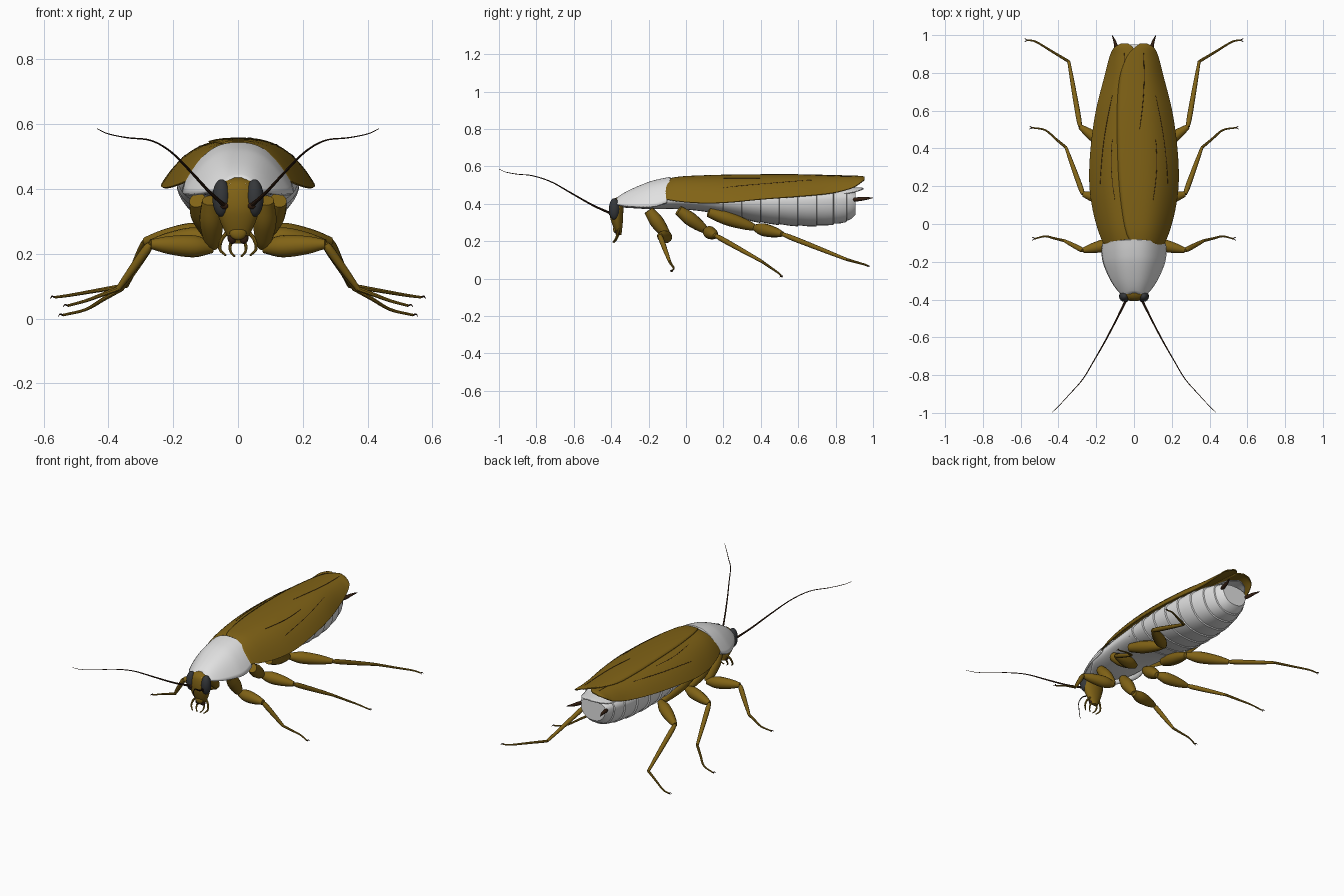
import bpy, bmesh, math
from mathutils import Vector

if "Cube" in bpy.data.objects:
    bpy.data.objects.remove(bpy.data.objects["Cube"], do_unlink=True)


def material(name, rgb):
    m = bpy.data.materials.new(name)
    m.use_nodes = True
    m.diffuse_color = (*rgb, 1)
    m.node_tree.nodes["Principled BSDF"].inputs["Base Color"].default_value = (*rgb, 1)
    return m


BROWN = material("amber_brown", (0.22, 0.125, 0.008))
PALE = material("pale_grey", (0.75, 0.75, 0.75))
EYE = material("eye_charcoal", (0.035, 0.038, 0.042))
DARK = material("dark_brown", (0.035, 0.014, 0.006))


def finish(name, bm, mat, angle=40):
    me = bpy.data.meshes.new(name)
    bm.to_mesh(me)
    bm.free()
    ob = bpy.data.objects.new(name, me)
    bpy.context.collection.objects.link(ob)
    me.materials.append(mat)
    bpy.ops.object.select_all(action="DESELECT")
    ob.select_set(True)
    bpy.context.view_layer.objects.active = ob
    bpy.ops.object.shade_smooth_by_angle(angle=math.radians(angle))
    return ob


def sample(table, t):
    """Smooth interpolation of rows keyed by their first number."""
    n = len(table)
    i = 0
    while i < n - 2 and t > table[i + 1][0]:
        i += 1
    a, b = table[i], table[i + 1]
    p, q = table[max(i - 1, 0)], table[min(i + 2, n - 1)]
    h = b[0] - a[0]
    s = min(max((t - a[0]) / h, 0), 1)
    out = []
    for k in range(1, len(a)):
        ma = (b[k] - p[k]) / (b[0] - p[0]) * h
        mb = (q[k] - a[k]) / (q[0] - a[0]) * h
        out.append((2*s**3 - 3*s*s + 1) * a[k] + (s**3 - 2*s*s + s) * ma
                   + (3*s*s - 2*s**3) * b[k] + (s**3 - s*s) * mb)
    return out


def loft(name, rings, mat, angle=40):
    bm = bmesh.new()
    rows = [[bm.verts.new(p) for p in r] for r in rings]
    n = len(rows[0])
    for a, b in zip(rows, rows[1:]):
        for j in range(n):
            bm.faces.new((a[j], a[(j + 1) % n], b[(j + 1) % n], b[j]))
    bm.faces.new(rows[0])
    bm.faces.new(rows[-1])
    bmesh.ops.recalc_face_normals(bm, faces=bm.faces)
    return finish(name, bm, mat, angle)


def limb(name, pts, radii, mat, sides=10, steps=4):
    """Tapered round tube along a smoothed path."""
    table = [(i, *p, r) for i, (p, r) in enumerate(zip(pts, radii))]
    total = (len(pts) - 1) * steps
    path = [sample(table, i / steps) for i in range(total + 1)]
    rings = []
    for i, (x, y, z, r) in enumerate(path):
        d = Vector(path[min(i + 1, total)][:3]) - Vector(path[max(i - 1, 0)][:3])
        u = d.cross(Vector((0.13, 0.2, 1))).normalized()
        v = d.cross(u).normalized()
        rings.append([Vector((x, y, z)) + r * (u * math.cos(a) + v * math.sin(a))
                      for a in (math.tau * k / sides for k in range(sides))])
    return loft(name, rings, mat)


def ball(name, loc, scale, mat):
    bm = bmesh.new()
    bmesh.ops.create_uvsphere(bm, u_segments=24, v_segments=14, radius=1)
    bmesh.ops.scale(bm, vec=scale, verts=bm.verts)
    bmesh.ops.translate(bm, vec=loc, verts=bm.verts)
    return finish(name, bm, mat)


# Curved shell: rows are (y, inner x, outer x, middle z, edge z)
def shell_point(table, y, f, side, power, bow):
    x0, x1, zm, ze = sample(table, y)
    x = x0 + (x1 - x0) * f
    t = min(abs(x) / x1, 1)
    return Vector((side * x, y - bow * t * t, zm - (zm - ze) * t ** power))


def shell(name, table, mat, side=1, power=2.6, bow=0.0, thick=0.006, nu=24, nv=44):
    bm = bmesh.new()
    y0, y1 = table[0][0], table[-1][0]
    grid = []
    for i in range(nv + 1):
        y = y0 + (y1 - y0) * math.sin(math.pi / 2 * i / nv)
        grid.append([bm.verts.new(shell_point(table, y, math.sin(math.pi / 2 * j / nu) if table[0][1] > -0.02
                     else j / nu, side, power, bow)) for j in range(nu + 1)])
    for a, b in zip(grid, grid[1:]):
        for j in range(nu):
            f = (a[j], a[j + 1], b[j + 1], b[j])
            bm.faces.new(f if side > 0 else f[::-1])
    ob = finish(name, bm, mat)
    mod = ob.modifiers.new("thickness", "SOLIDIFY")
    mod.thickness = thick
    mod.offset = -1
    return ob


# Wings: the left one overlaps the right one
wing_rows = [(-.13, .15, .520, .43), (-.05, .185, .538, .415), (.08, .22, .546, .405), (.22, .237, .55, .408),
             (.4, .23, .552, .425), (.6, .202, .552, .44), (.78, .157, .548, .458), (.89, .128, .545, .487),
             (.935, .105, .543, .515), (.955, .07, .54, .53)]
left_in = [0, -.04, -.065, -.08, -.088, -.09, -.075, -.035, .005, .03]
right_in = [0, -.01, -.01, -.01, -.01, -.01, -.01, -.005, .005, .03]
left_rows = [(y, i, w, z + .006, e) for (y, w, z, e), i in zip(wing_rows, left_in)]
right_rows = [(y, i, w, z, e) for (y, w, z, e), i in zip(wing_rows, right_in)]
shell("left_wing", left_rows, BROWN, 1, 2.8)
shell("right_wing", right_rows, BROWN, -1, 2.8)

# Wing veins
for side, rows, nm in ((1, left_rows, "left"), (-1, right_rows, "right")):
    for k, (ya, xa, yb, xb) in enumerate([(.2, .18, .68, .115), (.12, .10, .45, .115), (.5, .03, .92, .05)]):
        pts = []
        for i in range(7):
            y = ya + (yb - ya) * i / 6
            x = xa + (xb - xa) * i / 6 + .012 * math.sin(math.pi * i / 6)
            x0, x1 = sample(rows, y)[:2]
            pts.append(shell_point(rows, y, (x - x0) / (x1 - x0), side, 2.8, 0))
        limb(f"{nm}_wing_vein_{k + 1}", pts, [.0008] + [.0015] * 5 + [.0008], DARK, 6, 2)

# Neck shield
shield = [(-.375, .025, .428, .415), (-.362, .058, .44, .402), (-.3, .112, .475, .39),
          (-.2, .16, .517, .385), (-.14, .172, .533, .39), (-.083, .17, .544, .41)]
shell("neck_shield", [(y, -w, w, z, e) for y, w, z, e in shield], PALE, 1, 2.5, .02, .012, 32, 20)

# Thorax and segmented abdomen: rows are (y, half width, top z, side z, bottom z)
body = [(-.34, .05, .42, .40, .38), (-.2, .135, .46, .41, .372), (-.05, .155, .49, .42, .372),
        (.1, .172, .5, .42, .358), (.25, .185, .505, .42, .328), (.4, .188, .51, .42, .298),
        (.6, .175, .51, .422, .28), (.75, .148, .505, .424, .284), (.87, .108, .48, .426, .308),
        (.91, .082, .46, .426, .345)]


def body_ring(y, k=1.0):
    w, zt, zs, zb = sample(body, y)
    ring = []
    for j in range(40):
        a = math.tau * j / 40
        c, s = math.cos(a), math.sin(a)
        c = math.copysign(abs(c) ** .85, c)
        ring.append((w * k * c, y, zs + ((zt - zs) if s > 0 else (zs - zb)) * s * k))
    return ring


loft("thorax", [body_ring(-.34 + .5 * i / 14) for i in range(15)], PALE)
edges = [.1, .2, .3, .4, .5, .6, .7, .79, .86, .91]
rings = []
for a, b in zip(edges, edges[1:]):
    rings += [body_ring(a, .965), body_ring((a + b) / 2, .995), body_ring(b - .003, 1.01)]
loft("abdomen", rings, PALE, 30)
shell("tail_plate", [(.78, -.12, .12, .50, .45), (.88, -.095, .095, .49, .462), (.93, -.06, .06, .487, .475),
                     (.95, -.02, .02, .485, .482)], PALE, 1, 2, 0, .006, 12, 10)

# Head
head = [(.232, .018, -.357, .012), (.26, .036, -.362, .02), (.30, .055, -.368, .03), (.34, .066, -.372, .036),
        (.39, .066, -.37, .036), (.42, .048, -.365, .03), (.435, .015, -.36, .01)]
rings = []
for i in range(19):
    z = .232 + .203 * i / 18
    rx, cy, ry = sample(head, z)
    rings.append([(rx * math.cos(math.tau * k / 24), cy + ry * math.sin(math.tau * k / 24), z) for k in range(24)])
loft("head", rings, BROWN)
ball("upper_lip", (0, -.378, .265), (.026, .012, .022), BROWN)

# Legs: base, hip joint, knee, ankle, foot, tip
legs = {
    "front": ((.085, -.2, .365), (.078, -.095, .22), (.27, -.14, .23), (.37, -.088, .092),
              (.47, -.065, .055), (.525, -.078, .04)),
    "middle": ((.125, -.04, .365), (.085, .11, .255), (.27, .158, .23), (.36, .405, .092),
               (.47, .497, .028), (.54, .51, .011)),
    "hind": ((.125, .12, .355), (.085, .37, .272), (.285, .515, .238), (.345, .86, .102),
             (.52, .965, .072), (.565, .973, .066)),
}
for side, nm in ((1, "left"), (-1, "right")):
    def M(*p):
        return Vector((side * p[0], p[1], p[2]))

    for leg, joints in legs.items():
        base, hip, knee, ankle, foot, tip = [M(*p) for p in joints]
        tag = f"{nm}_{leg}"
        limb(f"{tag}_coxa", [base, base.lerp(hip, .4), base.lerp(hip, .8), hip],
             [.026, .037, .028, .016], BROWN, 14)
        limb(f"{tag}_femur", [hip, hip.lerp(knee, .3), hip.lerp(knee, .7), knee],
             [.018, .034, .028, .014], BROWN, 14)
        limb(f"{tag}_tibia", [knee, knee.lerp(ankle, .15), knee.lerp(ankle, .6), ankle],
             [.010, .014, .012, .008], BROWN)
        limb(f"{tag}_foot", [ankle, ankle.lerp(foot, .5), foot, tip], [.008, .0065, .005, .004], BROWN, 8)
        for k in (-1, 1):
            limb(f"{tag}_claw_{'inner' if k < 0 else 'outer'}",
                 [tip, tip + M(.009, k * .006, .003), tip + M(.014, k * .008, -.004)],
                 [.003, .0022, .0008], DARK, 6, 2)

    # Eyes, feelers and mouthparts
    ball(f"{nm}_eye", M(.051, -.383, .372), (.028, .029, .058), EYE)
    ball(f"{nm}_feeler_socket", M(.043, -.403, .348), (.013, .01, .01), DARK)
    limb(f"{nm}_feeler", [M(.043, -.405, .35), M(.09, -.5, .393), M(.15, -.615, .458), M(.21, -.72, .517),
                          M(.27, -.82, .55), M(.34, -.9, .558), M(.40, -.965, .57), M(.435, -.999, .586)],
         [.0065, .005, .004, .003, .0025, .002, .0016, .001], DARK, 8, 5)
    limb(f"{nm}_outer_palp", [M(.03, -.355, .27), M(.05, -.365, .245), M(.056, -.375, .215), M(.038, -.39, .195)],
         [.006, .006, .005, .003], BROWN, 8)
    limb(f"{nm}_inner_palp", [M(.015, -.355, .25), M(.024, -.365, .225), M(.022, -.375, .205), M(.01, -.385, .192)],
         [.005, .005, .004, .003], BROWN, 8)
    ball(f"{nm}_jaw", M(.018, -.365, .248), (.014, .014, .018), DARK)

    # Tail feelers
    limb(f"{nm}_tail_feeler", [M(.075, .87, .42), M(.09, .915, .424), M(.10, .96, .428), M(.115, .998, .432)],
         [.007, .011, .008, .002], DARK)
